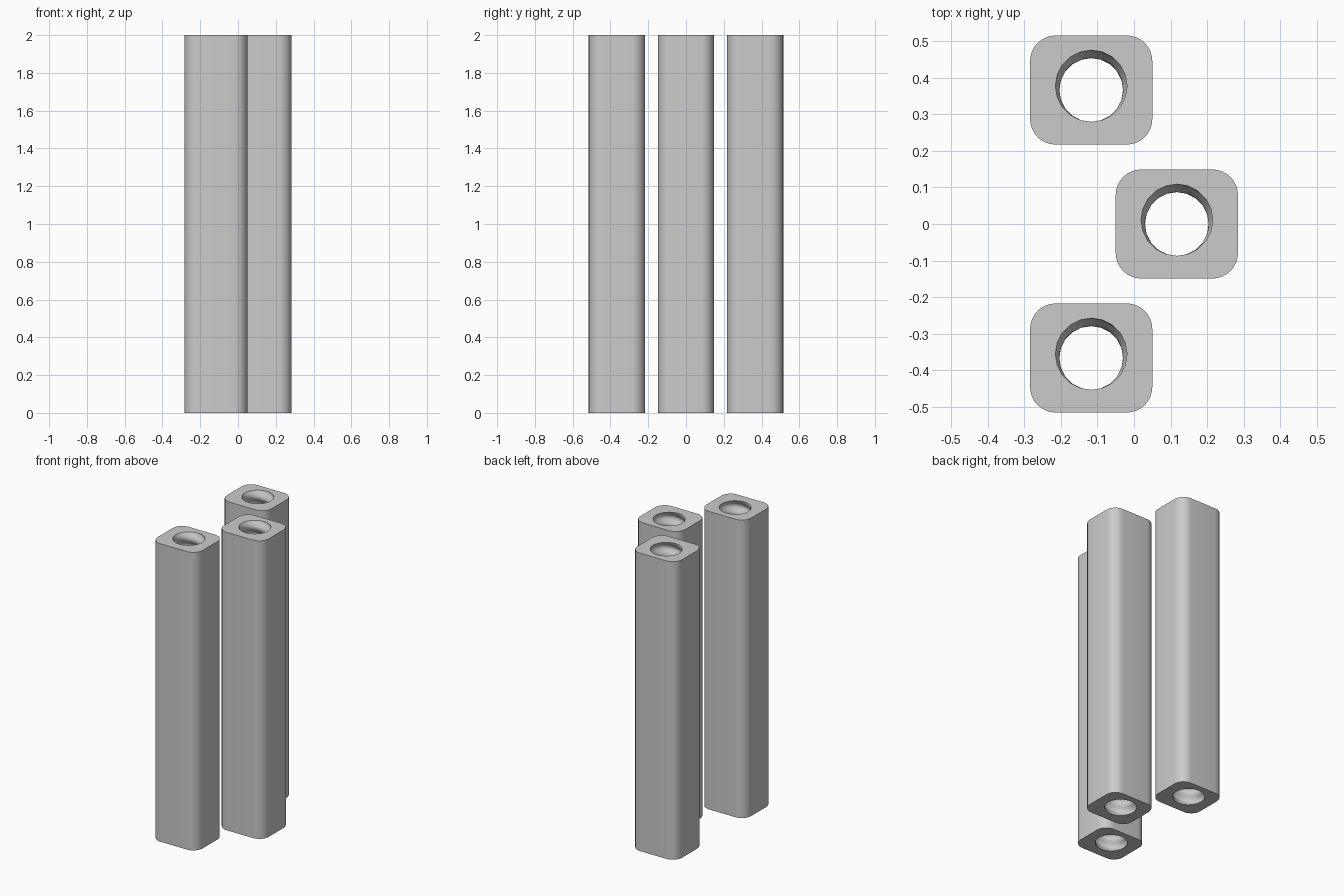
import bpy
import bmesh
from math import sin, cos, pi, radians
from mathutils import Vector

if "Cube" in bpy.data.objects:
    bpy.data.objects.remove(bpy.data.objects["Cube"], do_unlink=True)

HEIGHT = 2.0
HALF_X, HALF_Y, CORNER = 0.167, 0.149, 0.07
BORE_RADIUS, WOBBLE, PITCH = 0.098, 0.011, 0.1
BORE_SIDES, RINGS_PER_TURN, CORNER_STEPS = 20, 10, 8

grey = bpy.data.materials.new("plain grey")
grey.use_nodes = True
colour = (0.6, 0.6, 0.6, 1.0)
grey.diffuse_color = colour
grey.node_tree.nodes["Principled BSDF"].inputs["Base Color"].default_value = colour


def outer_profile(z):
    """Rounded rectangle, counter-clockwise."""
    points = []
    for quarter, (sx, sy) in enumerate(((1, 1), (-1, 1), (-1, -1), (1, -1))):
        for i in range(CORNER_STEPS + 1):
            a = (quarter + i / CORNER_STEPS) * pi / 2
            points.append(Vector((sx * (HALF_X - CORNER) + CORNER * cos(a),
                                  sy * (HALF_Y - CORNER) + CORNER * sin(a), z)))
    return points


def bore_profile(z):
    """Circle whose centre winds around the tube axis, forming a screw bore."""
    turn = 2 * pi * (z - HEIGHT) / PITCH + pi / 2
    cx, cy = WOBBLE * cos(turn), WOBBLE * sin(turn)
    angles = [2 * pi * i / BORE_SIDES for i in range(BORE_SIDES)]
    return [Vector((cx + BORE_RADIUS * cos(a), cy + BORE_RADIUS * sin(a), z))
            for a in angles]


def skin(bm, profiles):
    """Join successive closed profiles with quads; return end loops."""
    loops = [[bm.verts.new(p) for p in profile] for profile in profiles]
    for low, high in zip(loops, loops[1:]):
        n = len(low)
        for i in range(n):
            j = (i + 1) % n
            bm.faces.new((low[i], low[j], high[j], high[i]))
    return loops[0], loops[-1]


def make_tube(name, x, y):
    bm = bmesh.new()
    outer_ends = skin(bm, [outer_profile(z) for z in (0, HEIGHT)])
    rings = round(HEIGHT / PITCH * RINGS_PER_TURN)
    bore_ends = skin(bm, [bore_profile(HEIGHT * i / rings) for i in range(rings + 1)])
    # Flat end faces around the bore
    for outer, bore in zip(outer_ends, bore_ends):
        edges = [bm.edges.get((loop[i - 1], loop[i]))
                 for loop in (outer, bore) for i in range(len(loop))]
        bmesh.ops.triangle_fill(bm, use_beauty=True, use_dissolve=False, edges=edges)
    bmesh.ops.recalc_face_normals(bm, faces=bm.faces)
    mesh = bpy.data.meshes.new(name)
    bm.to_mesh(mesh)
    bm.free()
    mesh.materials.append(grey)
    tube = bpy.data.objects.new(name, mesh)
    tube.location = (x, y, 0)
    bpy.context.collection.objects.link(tube)
    bpy.ops.object.select_all(action="DESELECT")
    tube.select_set(True)
    bpy.context.view_layer.objects.active = tube
    bpy.ops.object.shade_smooth_by_angle(angle=radians(30))


# Three staggered tubes
make_tube("front_tube", -0.117, -0.366)
make_tube("middle_tube", 0.117, 0)
make_tube("back_tube", -0.117, 0.366)
